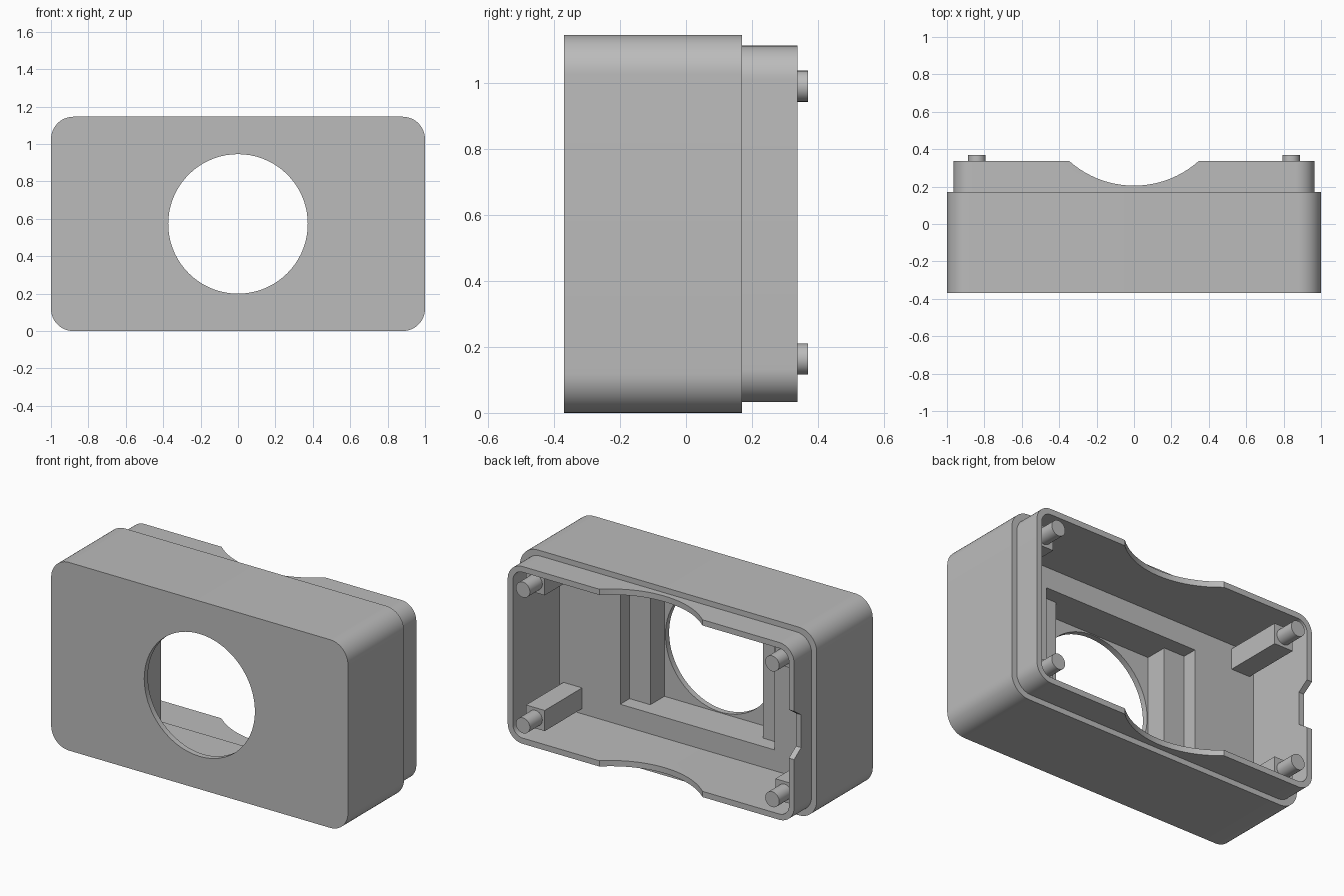
import bpy, bmesh, math
from mathutils import Vector

cube = bpy.data.objects.get("Cube")
if cube:
    bpy.data.objects.remove(cube, do_unlink=True)

grey = bpy.data.materials.new("plain grey")
grey.use_nodes = True
COLOR = (0.5, 0.5, 0.5, 1)
grey.diffuse_color = COLOR
grey.node_tree.nodes["Principled BSDF"].inputs["Base Color"].default_value = COLOR

MID = 0.573      # height of the case centre
FLOOR = -0.11    # inner face of the thick front wall


def prism(name, outline, start, end, axis):
    """Extrude a 2D outline along x, y or z."""
    place = {"x": lambda a, b, t: (t, a, b),
             "y": lambda a, b, t: (a, t, b),
             "z": lambda a, b, t: (a, b, t)}[axis]
    bm = bmesh.new()
    verts = [bm.verts.new(place(a, b, start)) for a, b in outline]
    face = bm.faces.new(verts)
    new = bmesh.ops.extrude_face_region(bm, geom=[face])["geom"]
    shift = Vector(place(0, 0, end - start))
    bmesh.ops.translate(bm, vec=shift, verts=[g for g in new if isinstance(g, bmesh.types.BMVert)])
    bmesh.ops.recalc_face_normals(bm, faces=bm.faces)
    mesh = bpy.data.meshes.new(name)
    bm.to_mesh(mesh)
    bm.free()
    mesh.materials.append(grey)
    ob = bpy.data.objects.new(name, mesh)
    bpy.context.collection.objects.link(ob)
    return ob


def circle(cx, cy, r, n):
    return [(cx + r * math.cos(2 * math.pi * i / n), cy + r * math.sin(2 * math.pi * i / n))
            for i in range(n)]


def rounded_rect(hw, hh, r, n=12):
    pts = []
    for q, (sx, sy) in enumerate([(1, 1), (-1, 1), (-1, -1), (1, -1)]):
        for i in range(n + 1):
            a = math.pi / 2 * (q + i / n)
            pts.append((sx * (hw - r) + r * math.cos(a), MID + sy * (hh - r) + r * math.sin(a)))
    return pts


def rect(cx, cy, h):
    return [(cx - h, cy - h), (cx + h, cy - h), (cx + h, cy + h), (cx - h, cy + h)]


def combine(target, tool, operation):
    mod = target.modifiers.new("combine", "BOOLEAN")
    mod.operation, mod.solver, mod.object = operation, "EXACT", tool
    bpy.context.view_layer.objects.active = target
    bpy.ops.object.modifier_apply(modifier=mod.name)
    bpy.data.objects.remove(tool, do_unlink=True)


# Outer case with the narrower lip at the back
case = prism("case_shell", rounded_rect(1, MID, 0.12), -0.37, 0.17, "y")
combine(case, prism("lip", rounded_rect(0.965, 0.54, 0.1), 0, 0.338, "y"), "UNION")

# Main cavity, open to the back
combine(case, prism("cavity", rounded_rect(0.93, 0.505, 0.065), FLOOR, 0.5, "y"), "DIFFERENCE")

# Stepped pocket in the front wall
half = [(0.38, -0.335), (0.38, -0.2), (0.52, -0.2), (0.52, 0)]
steps = half + [(-x, y) for x, y in reversed(half)]
combine(case, prism("pocket", steps, MID - 0.378, MID + 0.378, "z"), "DIFFERENCE")

# Round front opening
combine(case, prism("opening", circle(0, MID, 0.373, 72), -0.5, -0.2, "y"), "DIFFERENCE")

# Curved scallops in the top and bottom of the lip
combine(case, prism("scallop", circle(0, 0.726, 0.521, 96), -0.2, 1.4, "z"), "DIFFERENCE")

# Small tapered notch in one end of the lip
notch = [(0.4, MID - 0.19), (0.27, MID - 0.1), (0.27, MID + 0.1), (0.4, MID + 0.19)]
combine(case, prism("notch", notch, -1.2, -0.8, "x"), "DIFFERENCE")

# Corner posts with round pegs
parts = [case]
for side, x in (("left", 0.84), ("right", -0.84)):
    for level, z in (("lower", 0.163), ("upper", 0.99)):
        parts.append(prism(f"{level}_{side}_post", rect(x, z, 0.063), FLOOR - 0.01, 0.25, "y"))
        parts.append(prism(f"{level}_{side}_peg", circle(x, z, 0.047, 32), 0.24, 0.37, "y"))

# Smooth the round surfaces and keep the edges sharp
bpy.ops.object.select_all(action="DESELECT")
for ob in parts:
    ob.select_set(True)
bpy.context.view_layer.objects.active = case
bpy.ops.object.shade_smooth_by_angle(angle=math.radians(25))
